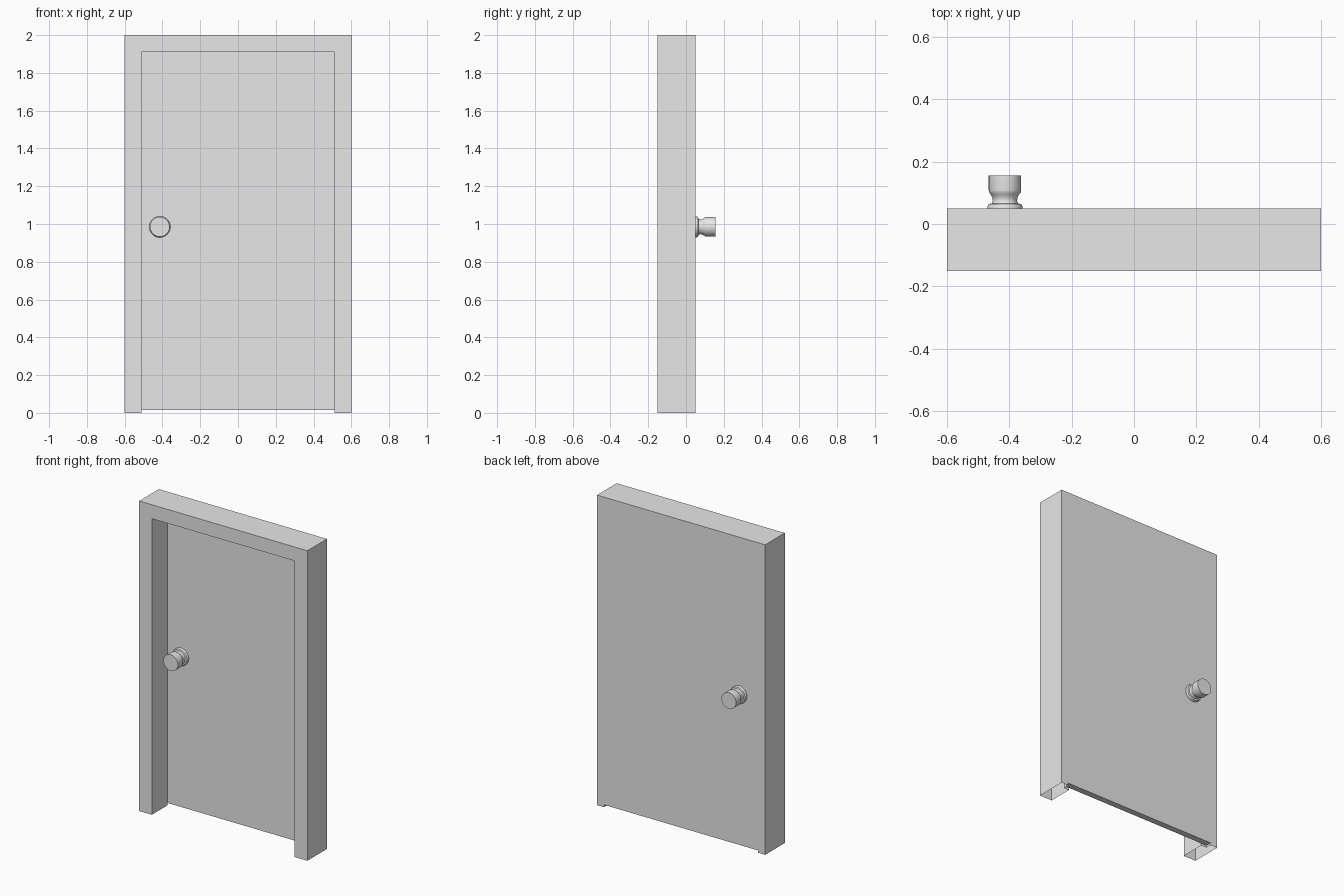
import bpy, bmesh, math
from mathutils import Matrix, Vector

cube = bpy.data.objects.get("Cube")
if cube:
    bpy.data.objects.remove(cube, do_unlink=True)

# One plain grey for everything
grey = bpy.data.materials.new("light grey")
grey.use_nodes = True
colour = (0.8, 0.8, 0.8, 1)
grey.diffuse_color = colour
grey.node_tree.nodes["Principled BSDF"].inputs["Base Color"].default_value = colour

HALF, HEIGHT = 0.6, 2.0
FRONT, LEAF_FRONT, BACK = -0.15, 0.01, 0.05
JAMB, REBATE = 0.09, 0.05


def add_object(name, bm):
    bmesh.ops.recalc_face_normals(bm, faces=bm.faces)
    mesh = bpy.data.meshes.new(name)
    bm.to_mesh(mesh)
    bm.free()
    mesh.materials.append(grey)
    obj = bpy.data.objects.new(name, mesh)
    bpy.context.collection.objects.link(obj)
    return obj


# Frame: rebated section swept up, across and down, hollow at the feet
section = [(0, FRONT), (JAMB, FRONT), (JAMB, LEAF_FRONT),
           (REBATE, LEAF_FRONT), (REBATE, BACK), (0, BACK)]
bm = bmesh.new()
rings = []
for side, top in ((-1, False), (-1, True), (1, True), (1, False)):
    rings.append([bm.verts.new((side * (HALF - inset), y, HEIGHT - inset if top else 0))
                  for inset, y in section])
for a, b in zip(rings, rings[1:]):
    for i in range(len(section)):
        j = (i + 1) % len(section)
        bm.faces.new((a[i], a[j], b[j], b[i]))
add_object("door_frame", bm)

# Door leaf: flush with the back of the frame, with a gap under it
low = Vector((-HALF + REBATE, LEAF_FRONT, 0.015))
high = Vector((HALF - REBATE, BACK, HEIGHT - REBATE))
bm = bmesh.new()
bmesh.ops.create_cube(bm, size=1, matrix=Matrix.Translation((low + high) / 2)
                      @ Matrix.Diagonal((*(high - low), 1)))
add_object("door_leaf", bm)

# Knobs: (radius, distance from leaf) turned round the y axis
profile = [(0, 0), (0.056, 0), (0.056, 0.007), (0.052, 0.014), (0.042, 0.016),
           (0.039, 0.024), (0.040, 0.034), (0.045, 0.044), (0.051, 0.052),
           (0.052, 0.058), (0.052, 0.105), (0, 0.105)]


def add_knob(name, y, direction):
    bm = bmesh.new()
    verts = [bm.verts.new((r, d * direction, 0)) for r, d in profile]
    edges = [bm.edges.new(pair) for pair in zip(verts, verts[1:])]
    bmesh.ops.spin(bm, geom=verts + edges, cent=(0, 0, 0), axis=(0, 1, 0),
                   angle=math.tau, steps=32, use_duplicate=False)
    bmesh.ops.remove_doubles(bm, verts=bm.verts, dist=0.0002)
    knob = add_object(name, bm)
    knob.location = (-0.414, y, 0.985)
    bpy.ops.object.select_all(action="DESELECT")
    knob.select_set(True)
    bpy.context.view_layer.objects.active = knob
    bpy.ops.object.shade_smooth_by_angle(angle=math.radians(35))


add_knob("front_knob", LEAF_FRONT, -1)
add_knob("back_knob", BACK, 1)
